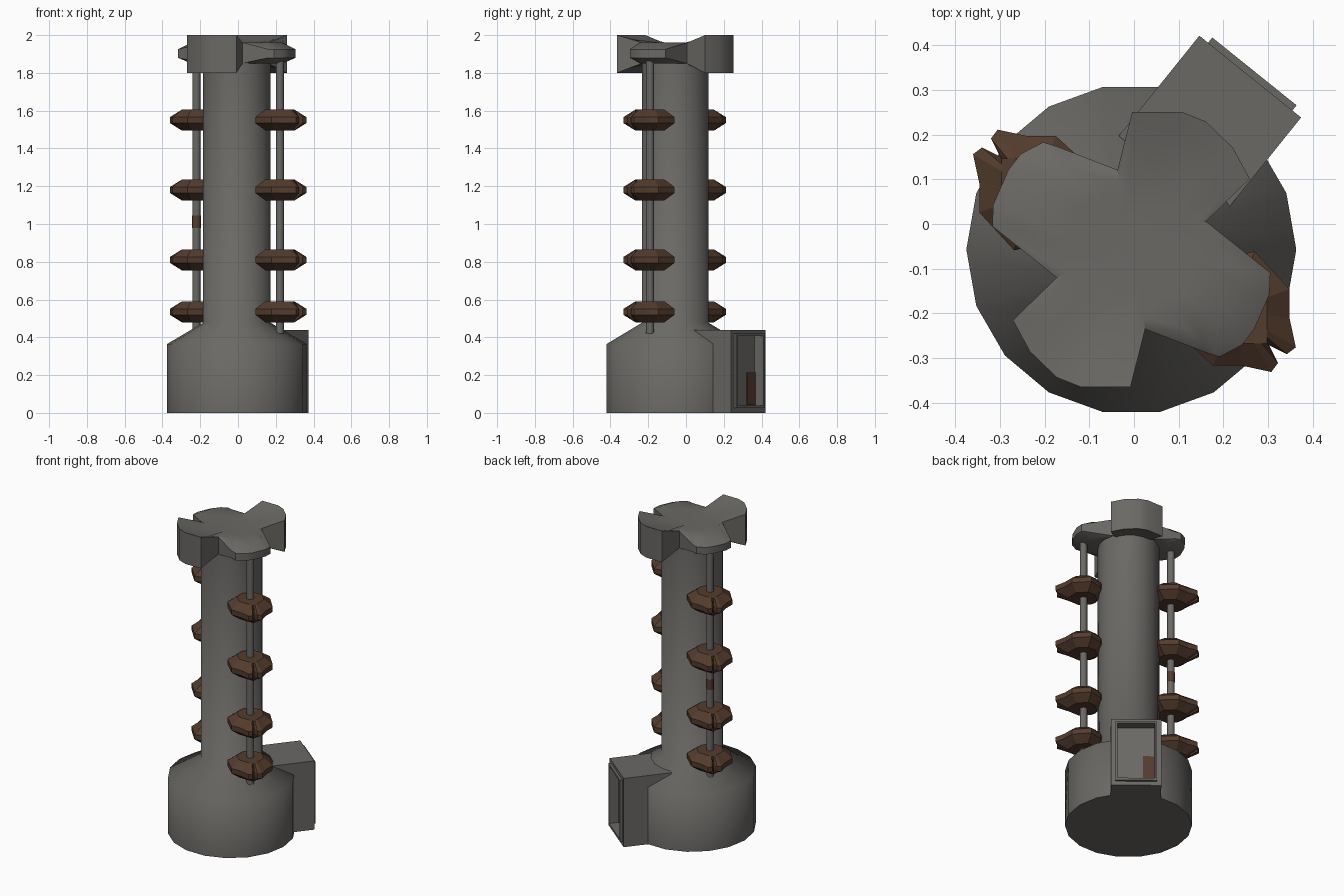
import bpy, math
from mathutils import Vector

if "Cube" in bpy.data.objects:
    bpy.data.objects.remove(bpy.data.objects["Cube"])

CX, CY = -0.006, -0.057          # tower axis


def material(name, rgb):
    m = bpy.data.materials.new(name)
    m.diffuse_color = (*rgb, 1)
    m.use_nodes = True
    m.node_tree.nodes["Principled BSDF"].inputs["Base Color"].default_value = m.diffuse_color
    return m


GREY = material("dark grey metal", (0.145, 0.140, 0.130))
BROWN = material("dark brown", (0.088, 0.045, 0.026))


def make(name, verts, faces, mat, smooth=None):
    me = bpy.data.meshes.new(name)
    me.from_pydata([tuple(v) for v in verts], [], faces)
    me.materials.append(mat)
    ob = bpy.data.objects.new(name, me)
    bpy.context.collection.objects.link(ob)
    bpy.ops.object.select_all(action='DESELECT')
    ob.select_set(True)
    bpy.context.view_layer.objects.active = ob
    bpy.ops.object.mode_set(mode='EDIT')
    bpy.ops.mesh.select_all(action='SELECT')
    bpy.ops.mesh.normals_make_consistent(inside=False)
    bpy.ops.object.mode_set(mode='OBJECT')
    if smooth:
        bpy.ops.object.shade_smooth_by_angle(angle=math.radians(smooth))
    return ob


def bridge(rings, close=False, caps=True):
    """Skin a list of equally long vertex loops."""
    n, k = len(rings[0]), len(rings)
    verts = [v for r in rings for v in r]
    faces = []
    for a in range(k if close else k - 1):
        b = (a + 1) % k
        for i in range(n):
            j = (i + 1) % n
            faces.append((a * n + i, a * n + j, b * n + j, b * n + i))
    if caps and not close:
        faces += [tuple(range(n)), tuple(range((k - 1) * n, k * n))]
    return verts, faces


def lathe(name, x, y, profile, sides, mat, smooth):
    rings = [[(x + r * math.cos(math.tau * i / sides),
               y + r * math.sin(math.tau * i / sides), z) for i in range(sides)]
             for r, z in profile]
    return make(name, *bridge(rings), mat, smooth)


# Tower: drum base, sloping shoulder and column
lathe("tower_body", CX, CY,
      [(0.369, 0), (0.369, 0.365), (0.179, 0.477), (0.179, 1.90)], 18, GREY, 65)

# Crown: two thick upturned lobes and two thin bevelled lobes
# (x, y, kind) for one half, the other half is turned by 180 degrees
half = [(0.167, 0.063, 'in'), (0.265, 0.158, 'thick'), (0.227, 0.228, 'thick'),
        (0.167, 0.286, 'thick'), (0.112, 0.308, 'thick'), (0.002, 0.308, 'thick'),
        (-0.031, 0.178, 'in'), (-0.165, 0.230, 'thin'), (-0.197, 0.240, 'thin'),
        (-0.247, 0.214, 'thin'), (-0.275, 0.178, 'thin'), (-0.309, 0.100, 'thin'),
        (-0.311, 0.052, 'thin')]
outline = half + [(-x, -y, k) for x, y, k in half]
# bottom and top height at the middle ring and at the rim
heights = {'in': ((1.85, 1.96), (1.85, 1.96)),
           'thick': ((1.825, 1.98), (1.80, 2.0)),
           'thin': ((1.85, 1.96), (1.88, 1.925))}


def crown_ring(scale, level, side):
    ring = []
    for x, y, k in outline:
        s = scale if k != 'in' or scale == 1 else scale * 1.1
        ring.append((CX + x * s, CY + y * s, heights[k][level][side]))
    return ring


flat = lambda z: [(CX + x * 0.45, CY + y * 0.45, z) for x, y, k in outline]
make("crown", *bridge([flat(1.85), crown_ring(0.78, 0, 0), crown_ring(1, 1, 0),
                       crown_ring(1, 1, 1), crown_ring(0.78, 0, 1), flat(1.96)]),
     GREY, 30)

# Side rods with clamps: the second side is turned by 180 degrees
RX, RY = 0.221, -0.131           # rod offset from the pivot
PX, PY = 0.001, -0.060
# one half of the clamp outline, mirrored across the outward diagonal
tooth = [(0.126, 0.045), (0.126, -0.020), (0.140, -0.085), (0.120, -0.100)]
notch = [(0.080, -0.080)]
inner = [(-0.040, 0.110), (0.048, 0.130)]
swap = lambda pts: [(-y, -x) for x, y in reversed(pts)]
clamp = inner + tooth + notch + swap(tooth) + swap(inner)


def clamp_ring(px, py, sign, z, top):
    ring = []
    for x, y in clamp:
        s = 0.076 / max(abs(x), abs(y)) if top else 1
        ring.append((px + sign * x * s, py + sign * y * s, z))
    return ring


for side, sign in (("right", 1), ("left", -1)):
    px, py = PX + sign * RX, PY + sign * RY
    lathe(f"{side}_rod", px, py, [(0.022, 0.42), (0.022, 1.88)], 8, GREY, 50)
    for i, z in enumerate((0.535, 0.81, 1.18, 1.55)):
        rings = [clamp_ring(px, py, sign, z + dz, top) for dz, top in
                 ((-0.056, True), (-0.016, False), (0.016, False), (0.056, True))]
        make(f"{side}_clamp_{i + 1}", *bridge(rings), BROWN)

# Small brown sleeve on the left rod
lathe("left_rod_sleeve", PX - RX, PY - RY, [(0.0235, 0.98), (0.0235, 1.045)], 8, BROWN, 50)

# Door housing: u points outward, v sideways
ang = math.radians(51.2)
U = Vector((math.cos(ang), math.sin(ang), 0))
V = Vector((math.sin(ang), -math.cos(ang), 0))
VC = -0.035


def door_loop(u, half_w, z0, z1):
    o = Vector((CX, CY, 0)) + U * u
    return [o + V * (VC + a * half_w) + Vector((0, 0, z))
            for a, z in ((-1, z0), (1, z0), (1, z1), (-1, z1))]


# Housing shell with raised frame and recessed panel
make("door_housing", *bridge([
    door_loop(0.18, 0.146, 0, 0.44), door_loop(0.468, 0.146, 0, 0.44),
    door_loop(0.468, 0.121, 0.025, 0.42), door_loop(0.483, 0.121, 0.025, 0.42),
    door_loop(0.483, 0.108, 0.04, 0.407), door_loop(0.425, 0.108, 0.04, 0.407)]), GREY)

# Brown plate in the lower corner of the recess
plate = []
for u in (0.422, 0.432):
    o = Vector((CX, CY, 0)) + U * u
    plate.append([o + V * v + Vector((0, 0, z))
                  for v, z in ((-0.140, 0.042), (-0.075, 0.042), (-0.075, 0.215), (-0.140, 0.215))])
make("door_plate", *bridge(plate), BROWN)
